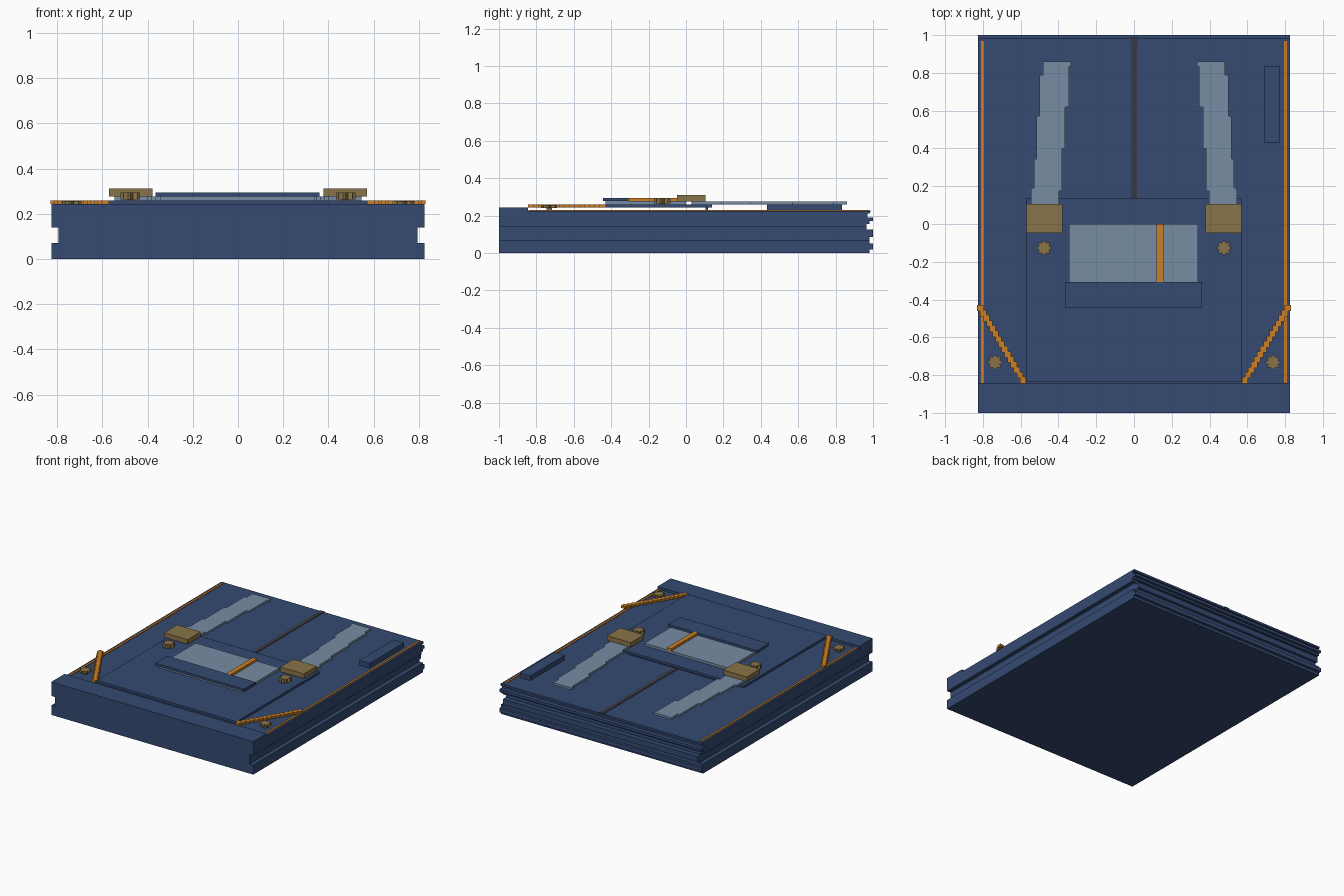
import bpy, bmesh, math

if "Cube" in bpy.data.objects:
    bpy.data.objects.remove(bpy.data.objects["Cube"])


def material(name, rgb):
    m = bpy.data.materials.new(name)
    m.diffuse_color = (*rgb, 1)
    m.use_nodes = True
    m.node_tree.nodes["Principled BSDF"].inputs["Base Color"].default_value = m.diffuse_color
    return m


NAVY = material("navy", (0.035, 0.068, 0.168))
SLATE = material("slate blue", (0.185, 0.265, 0.37))
ORANGE = material("orange", (0.60, 0.215, 0.018))
GOLD = material("old gold", (0.25, 0.175, 0.065))
GREY = material("dark grey", (0.038, 0.042, 0.053))


def finish(bm, name, mat):
    bmesh.ops.recalc_face_normals(bm, faces=bm.faces)
    me = bpy.data.meshes.new(name)
    bm.to_mesh(me)
    bm.free()
    me.materials.append(mat)
    ob = bpy.data.objects.new(name, me)
    bpy.context.collection.objects.link(ob)
    return ob


def prism(bm, pts, offset):
    """Extrude a closed outline of 3D points along an offset."""
    f = bm.faces.new([bm.verts.new(p) for p in pts])
    r = bmesh.ops.extrude_face_region(bm, geom=[f])
    vs = [v for v in r["geom"] if isinstance(v, bmesh.types.BMVert)]
    bmesh.ops.translate(bm, verts=vs, vec=offset)


def add_box(bm, x0, x1, y0, y1, z0, z1):
    prism(bm, [(x0, y0, z0), (x1, y0, z0), (x1, y1, z0), (x0, y1, z0)], (0, 0, z1 - z0))


def box(name, mat, *b):
    bm = bmesh.new()
    add_box(bm, *b)
    return finish(bm, name, mat)


def slab(name, half, steps):
    """Layer with a stepped back edge: steps are (z0, z1, back y)."""
    pts = [(-half, -1, steps[-1][1]), (-half, -1, steps[0][0])]
    for z0, z1, y in steps:
        pts += [(-half, y, z0), (-half, y, z1)]
    bm = bmesh.new()
    prism(bm, pts, (2 * half, 0, 0))
    bmesh.ops.remove_doubles(bm, verts=bm.verts, dist=1e-5)
    finish(bm, name, NAVY)


# Case body: three layers, the middle one set in to form the side groove
slab("body_bottom", 0.825, [(0, .02, .98), (.02, .05, 1.0), (.05, .07, .98)])
slab("body_middle", 0.795, [(.07, .085, .98), (.085, .125, 1.0), (.125, .14, .965)])
slab("body_top", 0.825, [(.14, .155, .965), (.155, .17, .98), (.17, .19, 1.0),
                         (.19, .21, .97), (.21, .225, .985)])
box("front_lip", NAVY, -.825, .825, -1, -.845, .225, .243)

# Centre seam and side piping
box("centre_seam", GREY, -.016, .016, .10, .975, .222, .229)
box("seam_end", GREY, -.021, .021, .967, .987, .218, .2285)

# Raised pocket panel with its hinge bar, window and flap
box("pocket_panel", NAVY, -.57, .57, -.833, .138, .242, .259)
box("panel_hinge", NAVY, -.4, .4, .103, .117, .225, .243)
box("window", SLATE, -.345, .34, -.43, 0, .259, .277)
box("window_flap", NAVY, -.365, .36, -.445, -.307, .277, .294)
box("window_tag", ORANGE, .12, .155, -.31, 0, .277, .294)
box("side_pocket", NAVY, .688, .772, .432, .833, .225, .26)

# Strap outline steps: (y0, y1, inner x, outer x)
STRAP = [(.03, .175, .398, .546), (.175, .19, .382, .546), (.19, .345, .382, .53),
         (.345, .40, .382, .515), (.40, .573, .366, .515), (.573, .62, .366, .499),
         (.62, .79, .345, .499), (.79, .833, .345, .483), (.833, .86, .334, .483)]


def stud(name, x, y, z0, z1, z2):
    """Star-shaped head on a thin stem."""
    bm = bmesh.new()
    add_box(bm, x - .015, x + .015, y - .015, y + .015, z0, z1)
    pts = []
    for i in range(16):
        r, a = (.043 if i % 2 == 0 else .029), i * math.pi / 8
        pts.append((x + r * math.cos(a), y + r * math.sin(a), z1))
    prism(bm, pts, (0, 0, z2 - z1))
    finish(bm, name, GOLD)


for s, side in ((-1, "left"), (1, "right")):
    # Side piping
    a, b = sorted((s * .795, s * .81))
    box(side + "_piping", ORANGE, a, b, -.843, .97, .222, .23)

    # Stepped strap as one outline
    outline = []
    for y0, y1, xi, xo in STRAP:
        outline += [(s * xo, y0, .26), (s * xo, y1, .26)]
    for y0, y1, xi, xo in reversed(STRAP):
        outline += [(s * xi, y1, .26), (s * xi, y0, .26)]
    bm = bmesh.new()
    prism(bm, outline, (0, 0, .016))
    bmesh.ops.remove_doubles(bm, verts=bm.verts, dist=1e-5)
    finish(bm, side + "_strap", SLATE)

    # Buckle and studs
    a, b = sorted((s * .378, s * .57))
    box(side + "_buckle", GOLD, a, b, -.047, .105, .276, .311)
    stud(side + "_panel_stud", s * .476, -.127, .259, .264, .294)
    stud(side + "_corner_stud", s * .736, -.732, .225, .241, .257)

    # Diagonal corner cord built as a staircase
    bm = bmesh.new()
    n = 15
    for i in range(n):
        t = i / (n - 1)
        x, y = s * (.814 - .226 * t), -.445 - .382 * t
        add_box(bm, x - .0165, x + .0165, y - .0165, y + .0165, .243, .26)
    finish(bm, side + "_corner_cord", ORANGE)
